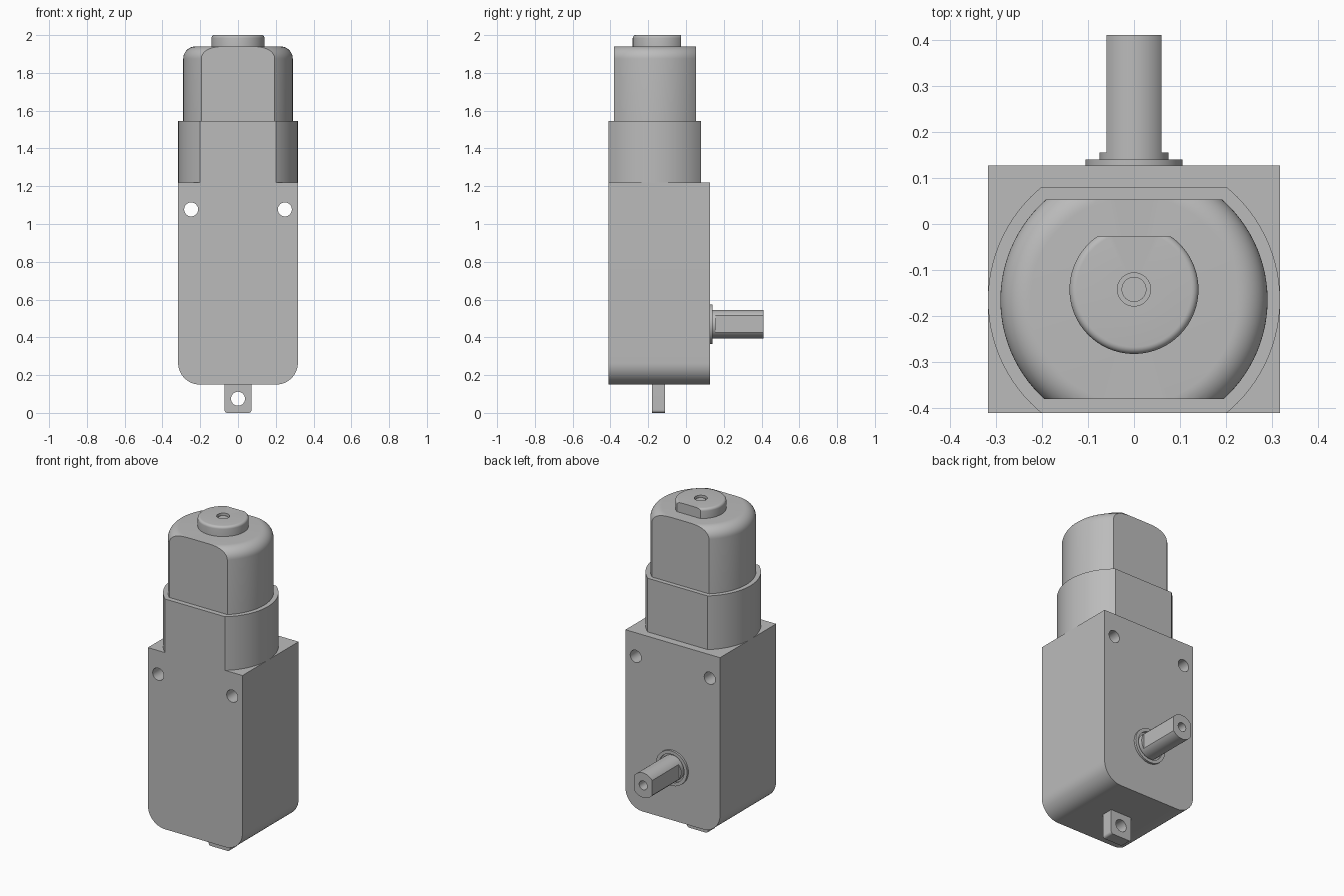
import bpy, bmesh, math
from mathutils import Matrix, Vector

if "Cube" in bpy.data.objects:
    bpy.data.objects.remove(bpy.data.objects["Cube"], do_unlink=True)

GREY = (0.5, 0.5, 0.5, 1.0)
mat = bpy.data.materials.new("plain grey")
mat.use_nodes = True
mat.diffuse_color = GREY
mat.node_tree.nodes["Principled BSDF"].inputs["Base Color"].default_value = GREY

AXIS_Y = Matrix.Rotation(math.radians(-90), 4, "X")   # local z becomes +y
SEGMENTS = 96


def make_object(name, bm):
    bmesh.ops.recalc_face_normals(bm, faces=bm.faces)
    mesh = bpy.data.meshes.new(name)
    bm.to_mesh(mesh)
    bm.free()
    mesh.materials.append(mat)
    obj = bpy.data.objects.new(name, mesh)
    bpy.context.collection.objects.link(obj)
    return obj


def smooth(obj):
    bpy.ops.object.select_all(action="DESELECT")
    obj.select_set(True)
    bpy.context.view_layer.objects.active = obj
    bpy.ops.object.shade_smooth_by_angle(angle=math.radians(25))


def arc(cx, cz, r, start, end, steps=12):
    angles = [math.radians(start + (end - start) * i / steps) for i in range(steps + 1)]
    return [(cx + r * math.cos(a), cz + r * math.sin(a)) for a in angles]


def lathe(name, profile, center, along_y=False, flats=()):
    """Revolve (radius, height) points, then slice flats given as (point, normal)."""
    bm = bmesh.new()
    verts = [bm.verts.new((r, 0, h)) for r, h in profile]
    edges = [bm.edges.new(pair) for pair in zip(verts, verts[1:])]
    bmesh.ops.spin(bm, geom=verts + edges, cent=(0, 0, 0), axis=(0, 0, 1),
                   angle=math.tau, steps=SEGMENTS)
    bmesh.ops.remove_doubles(bm, verts=bm.verts, dist=1e-5)
    if along_y:
        bm.transform(AXIS_Y)
    bm.transform(Matrix.Translation(center))
    for point, normal in flats:
        cut = bmesh.ops.bisect_plane(bm, geom=bm.verts[:] + bm.edges[:] + bm.faces[:],
                                     plane_co=point, plane_no=normal, clear_outer=True)
        rim = [e for e in cut["geom_cut"] if isinstance(e, bmesh.types.BMEdge)]
        bmesh.ops.holes_fill(bm, edges=rim, sides=0)
    obj = make_object(name, bm)
    smooth(obj)
    return obj


def plate(name, outline, front, back, holes=()):
    """Extrude an x-z outline along y and drill (x, z, radius) holes through it."""
    bm = bmesh.new()
    face = bm.faces.new([bm.verts.new((x, front, z)) for x, z in outline])
    grown = bmesh.ops.extrude_face_region(bm, geom=[face])["geom"]
    moved = [v for v in grown if isinstance(v, bmesh.types.BMVert)]
    bmesh.ops.translate(bm, verts=moved, vec=(0, back - front, 0))
    obj = make_object(name, bm)
    for x, z, r in holes:
        drill_bm = bmesh.new()
        bmesh.ops.create_cone(drill_bm, cap_ends=True, segments=48, radius1=r, radius2=r,
                              depth=2, matrix=Matrix.Translation((x, 0, z)) @ AXIS_Y)
        drill = make_object("drill", drill_bm)
        mod = obj.modifiers.new("hole", "BOOLEAN")
        mod.operation, mod.solver, mod.object = "DIFFERENCE", "EXACT", drill
        bpy.context.view_layer.objects.active = obj
        bpy.ops.object.modifier_apply(modifier=mod.name)
        bpy.data.objects.remove(drill, do_unlink=True)
    smooth(obj)
    return obj


def rounded_bottom(half, low, high, r):
    return ([(half, high), (-half, high)] + arc(-half + r, low + r, r, 180, 270)
            + arc(half - r, low + r, r, 270, 360))


FRONT, BACK = -0.41, 0.127
BODY_LOW, BODY_TOP, COLLAR_TOP, CAN_TOP = 0.15, 1.22, 1.545, 1.94
MOTOR_Y = -0.165
SHAFT_Z = 0.47

# Gearbox body with two mounting holes
plate("gearbox_body", rounded_bottom(0.317, BODY_LOW, BODY_TOP, 0.115), FRONT, BACK,
      [(-0.248, 1.077, 0.037), (0.248, 1.077, 0.037)])

# Mounting tab under the gearbox
plate("mounting_tab", rounded_bottom(0.071, 0, BODY_LOW + 0.005, 0.015), -0.18, -0.11,
      [(0, 0.075, 0.037)])

# Motor collar and rounded motor can, both with front and back flats
def flats_at(front, back):
    return [((0, front, 0), (0, -1, 0)), ((0, back, 0), (0, 1, 0))]

lathe("motor_collar", [(0, BODY_TOP), (0.317, BODY_TOP), (0.317, COLLAR_TOP), (0, COLLAR_TOP)],
      Vector((0, MOTOR_Y, 0)), flats=flats_at(FRONT, 0.08))
lathe("motor_can",
      [(0, COLLAR_TOP), (0.29, COLLAR_TOP)] + arc(0.225, CAN_TOP - 0.065, 0.065, 0, 90)
      + [(0, CAN_TOP)],
      Vector((0, MOTOR_Y, 0)), flats=flats_at(-0.38, 0.053))

# Bearing cap with a recessed axle end
lathe("bearing_cap",
      [(0, CAN_TOP), (0.14, CAN_TOP)] + arc(0.125, 1.985, 0.015, 0, 90, 6)
      + [(0.036, 2.0), (0.036, 1.965), (0.027, 1.965), (0.027, 1.99), (0, 1.99)],
      Vector((0, -0.142, 0)), flats=[((0, -0.027, 0), (0, 1, 0))])

# Output bushing, shaft root and double-flat shaft with a bored end
hub = Vector((0, 0, SHAFT_Z))
lathe("output_bushing",
      [(0.085, BACK), (0.105, BACK), (0.105, 0.14), (0.085, 0.14), (0.085, BACK)],
      hub, along_y=True)
lathe("shaft_root", [(0, BACK), (0.075, BACK), (0.075, 0.155), (0, 0.155)],
      hub, along_y=True)
lathe("output_shaft",
      [(0, 0.15), (0.075, 0.15), (0.075, 0.41), (0.027, 0.41), (0.027, 0.3), (0, 0.3)],
      hub, along_y=True,
      flats=[((s * 0.06, 0, 0), (s, 0, 0)) for s in (-1, 1)])
